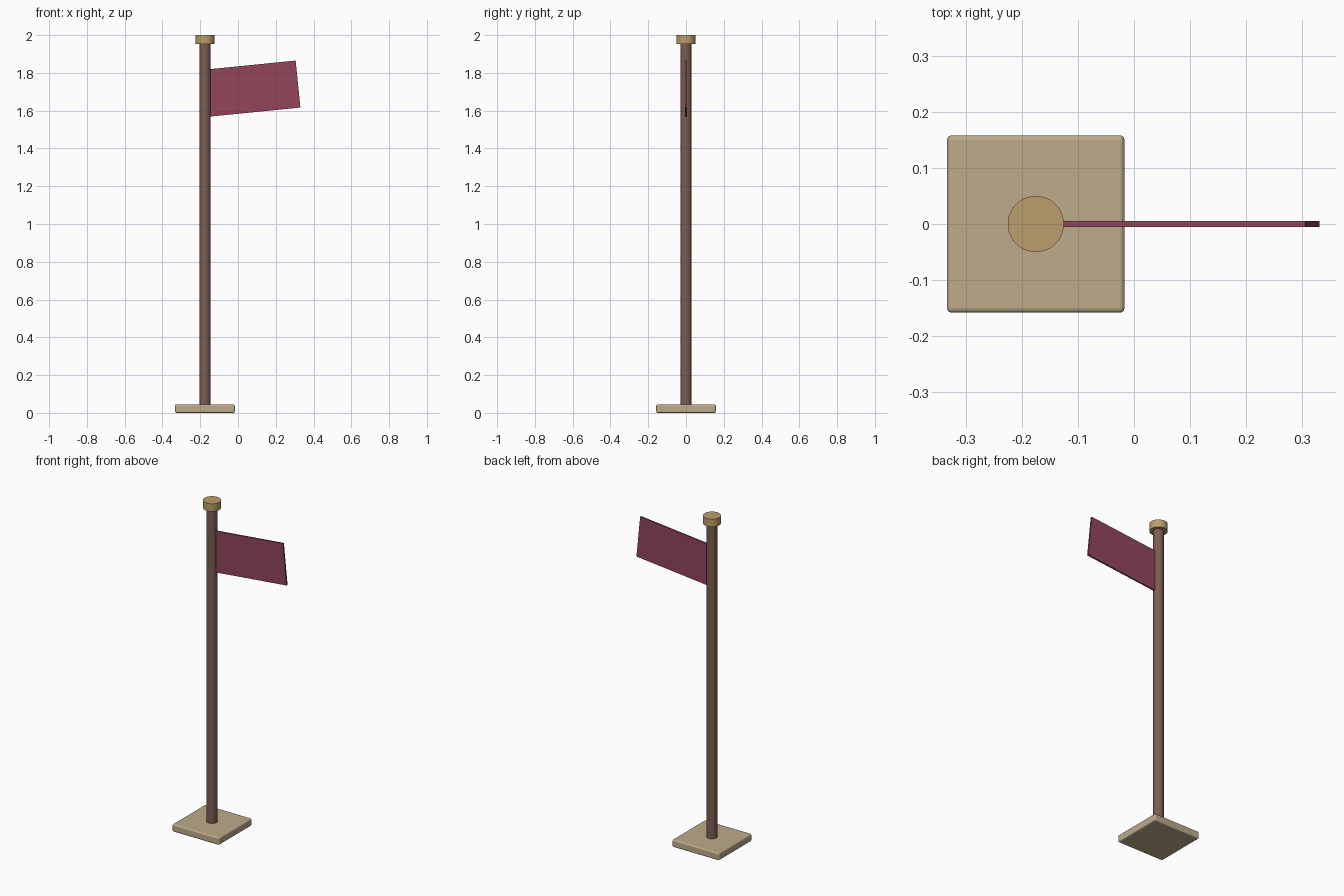
import bpy
import math

default = bpy.data.objects.get("Cube")
if default:
    bpy.data.objects.remove(default, do_unlink=True)

POLE_X = -0.175


def material(name, rgb):
    mat = bpy.data.materials.new(name)
    mat.use_nodes = True
    colour = (*rgb, 1)
    mat.diffuse_color = colour
    shader = mat.node_tree.nodes["Principled BSDF"]
    shader.inputs["Base Color"].default_value = colour
    shader.inputs["Roughness"].default_value = 0.8
    return mat


def finish(name, mat):
    obj = bpy.context.object
    obj.name = name
    obj.data.materials.append(mat)
    return obj


def box(name, size, centre, mat, tilt=0, bevel=0):
    bpy.ops.mesh.primitive_cube_add(size=1, location=centre, rotation=(0, tilt, 0))
    obj = finish(name, mat)
    obj.scale = size
    bpy.ops.object.transform_apply(location=False, rotation=False, scale=True)
    if bevel:
        mod = obj.modifiers.new("Rounded edges", "BEVEL")
        mod.width = bevel
        mod.segments = 3
    return obj


def cylinder(name, radius, bottom, top, mat):
    bpy.ops.mesh.primitive_cylinder_add(
        vertices=48, radius=radius, depth=top - bottom,
        location=(POLE_X, 0, (bottom + top) / 2))
    obj = finish(name, mat)
    bpy.ops.object.shade_smooth_by_angle(angle=math.radians(35))
    return obj


stone = material("Sandstone", (0.51, 0.41, 0.26))
wood = material("Brown wood", (0.20, 0.11, 0.085))
brass = material("Dull brass", (0.50, 0.345, 0.15))
cloth = material("Crimson cloth", (0.29, 0.06, 0.105))

# Square foot with softened edges
box("base_plate", (0.316, 0.316, 0.045), (POLE_X, 0, 0.0225), stone, bevel=0.008)

# Pole and its cap
cylinder("pole", 0.03, 0.04, 1.96, wood)
cylinder("pole_cap", 0.05, 1.953, 2.0, brass)

# Flag panel, tilted upward away from the pole
box("flag", (0.48, 0.01, 0.25), (0.079, 0, 1.717), cloth, tilt=-0.1)
